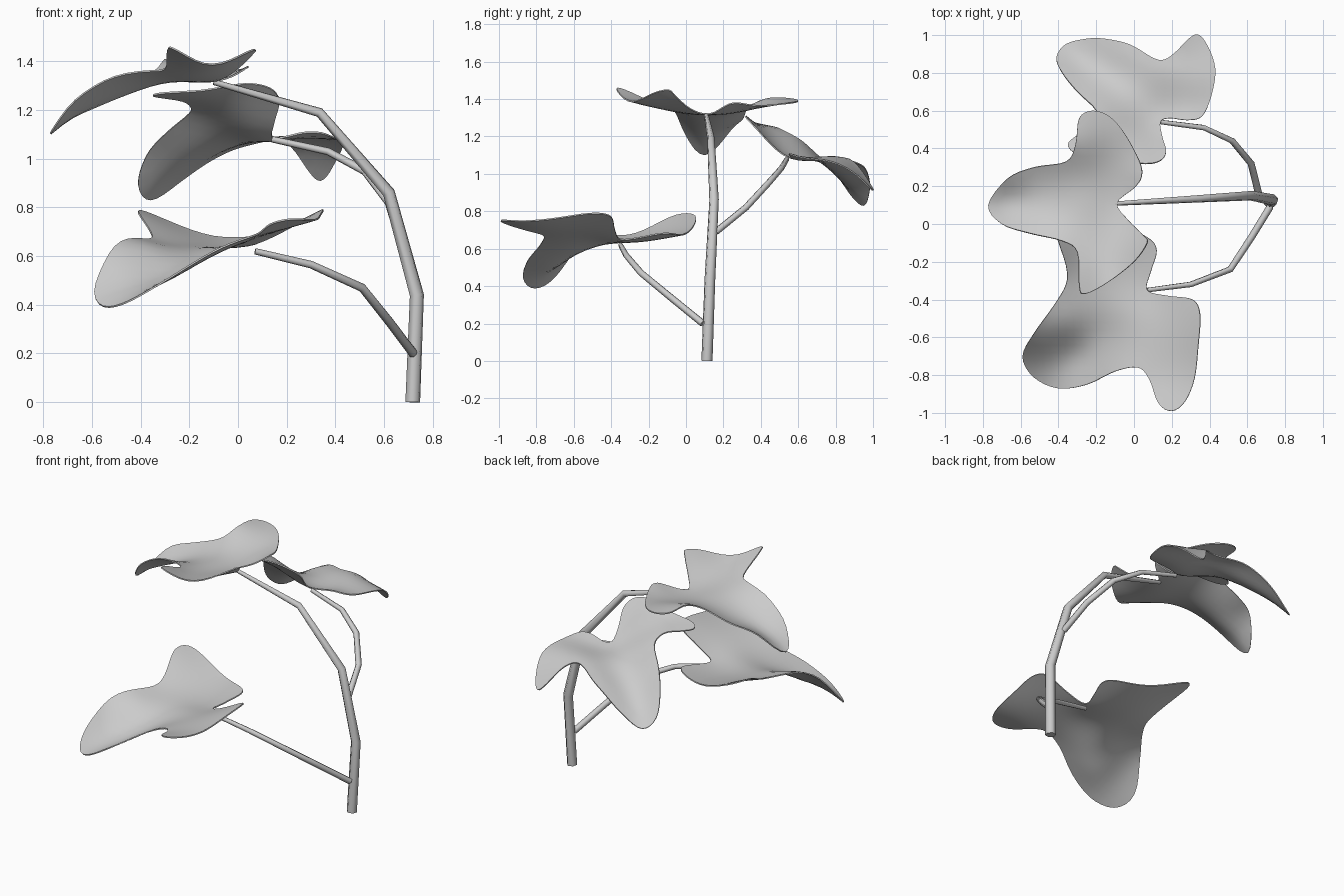
import bpy
import bmesh
from mathutils import Vector
from mathutils.geometry import delaunay_2d_cdt

start_cube = bpy.data.objects.get("Cube")
if start_cube:
    bpy.data.objects.remove(start_cube)

# one plain grey for the whole plant
grey = bpy.data.materials.new("plain_grey")
grey.use_nodes = True
colour = (0.6, 0.6, 0.6, 1)
grey.diffuse_color = colour
shader = next(n for n in grey.node_tree.nodes if n.type == 'BSDF_PRINCIPLED')
shader.inputs["Base Color"].default_value = colour


def add_object(name, data):
    obj = bpy.data.objects.new(name, data)
    data.materials.append(grey)
    bpy.context.collection.objects.link(obj)
    bpy.ops.object.select_all(action='DESELECT')
    obj.select_set(True)
    bpy.context.view_layer.objects.active = obj
    return obj


def smooth(angle):
    bpy.ops.object.shade_smooth_by_angle(angle=angle)


# ---- stems: tapered six-sided tubes along a bent path ----
def add_stem(name, path, thick, thin):
    curve = bpy.data.curves.new(name, 'CURVE')
    curve.dimensions = '3D'
    curve.bevel_depth = 1
    curve.bevel_resolution = 1
    curve.use_fill_caps = True
    spline = curve.splines.new('POLY')
    spline.points.add(len(path) - 1)
    for i, (point, co) in enumerate(zip(spline.points, path)):
        point.co = (*co, 1)
        point.radius = thick + (thin - thick) * (i / (len(path) - 1)) ** 2
    add_object(name, curve)
    bpy.ops.object.convert(target='MESH')
    smooth(1.1)


# ---- leaves: a rounded outline filled with a smoothly bending sheet ----
def solve(matrix, values):
    """Gaussian elimination with pivoting."""
    rows = [row + [value] for row, value in zip(matrix, values)]
    size = len(rows)
    for col in range(size):
        pivot = max(range(col, size), key=lambda r: abs(rows[r][col]))
        rows[col], rows[pivot] = rows[pivot], rows[col]
        for r in range(size):
            if r != col:
                factor = rows[r][col] / rows[col][col]
                rows[r] = [a - factor * b for a, b in zip(rows[r], rows[col])]
    return [rows[i][size] / rows[i][i] for i in range(size)]


def kernel(a, b):
    d = (a - b).length
    return d ** 3


def bending_sheet(points, softness=0.0002):
    """Return a height function that passes smoothly near all points."""
    flat = [p.to_2d() for p in points]
    matrix = [[kernel(a, b) for b in flat] + [1, a.x, a.y] for a in flat]
    for i in range(len(flat)):
        matrix[i][i] += softness
    for column in ([1 for a in flat], [a.x for a in flat], [a.y for a in flat]):
        matrix.append(column + [0] * 3)
    weights = solve(matrix, [p.z for p in points] + [0] * 3)
    base, slope_x, slope_y = weights[-3:]

    def height(q):
        bend = sum(w * kernel(q, a) for w, a in zip(weights, flat))
        return bend + base + slope_x * q.x + slope_y * q.y
    return height


def rounded(points, steps=4):
    """Closed Catmull-Rom loop through the points."""
    loop = []
    for i in range(len(points)):
        a, b, c, d = (points[(i + k) % len(points)] for k in (-1, 0, 1, 2))
        for s in range(steps):
            t = s / steps
            loop.append(b + (c - a) * t / 2
                        + (a - b * 2.5 + c * 2 - d / 2) * t * t
                        + (b * 3 - a - c * 3 + d) * t ** 3 / 2)
    return loop


def inside(q, loop):
    hit = False
    for a, b in zip(loop, loop[1:] + loop[:1]):
        if (a.y > q.y) != (b.y > q.y):
            if q.x < a.x + (b.x - a.x) * (q.y - a.y) / (b.y - a.y):
                hit = not hit
    return hit


def add_leaf(name, rim, rib, cell=0.04):
    # points are given in hundredths
    rim = [Vector(p) / 100 for p in rim]
    rib = [Vector(p) / 100 for p in rib]
    height = bending_sheet(rim + rib)
    loop = rounded([p.to_2d() for p in rim])
    count = len(loop)
    edges = [(i, (i + 1) % count) for i in range(count)]
    grid = [Vector((i, j)) * cell for i in range(-25, 26) for j in range(-25, 26)]
    fill = [q for q in grid if inside(q, loop)
            and min((q - p).length for p in loop) > cell / 2]
    verts, _, faces, *_ = delaunay_2d_cdt(loop + fill, edges, [], 1, 0.0001)
    mesh = bpy.data.meshes.new(name)
    mesh.from_pydata([(v.x, v.y, height(v)) for v in verts], [], faces)
    bm = bmesh.new()
    bm.from_mesh(mesh)
    bmesh.ops.recalc_face_normals(bm, faces=bm.faces)
    if sum(f.normal.z for f in bm.faces) < 0:
        bmesh.ops.reverse_faces(bm, faces=bm.faces)
    bm.to_mesh(mesh)
    bm.free()
    obj = add_object(name, mesh)
    shell = obj.modifiers.new("thickness", 'SOLIDIFY')
    shell.thickness = 0.007
    shell.offset = 0
    bpy.ops.object.modifier_apply(modifier=shell.name)
    smooth(0.8)


add_stem("main_stem", [(.718, .112, 0), (.735, .128, .44), (.62, .15, .86),
                       (.335, .133, 1.19), (-.1, .108, 1.315)], .031, .012)
add_stem("front_branch", [(.72, .09, .2), (.622, -.07, .33), (.51, -.24, .47),
                          (.3, -.32, .565), (.07, -.35, .62)], .019, .013)
add_stem("back_branch", [(.66, .16, .69), (.62, .32, .82), (.52, .44, .95),
                         (.37, .51, 1.03), (.14, .54, 1.08)], .019, .013)

# each rim starts at the notch by the stem; the rib runs toward the main lobe
add_leaf("top_leaf", [
    (-9, 11, 132), (0, 19, 135), (4, 25, 138), (3, 33, 137), (-5, 48, 137),
    (-13, 57, 138), (-22, 60, 139), (-29, 56, 140), (-31, 42, 140),
    (-36, 33, 135), (-53, 30, 129), (-67, 24, 124), (-77, 10, 110),
    (-70, 0, 121), (-55, -5, 132), (-38, -9, 136), (-30, -15, 137),
    (-29, -33, 145), (-26, -37, 145), (-14, -31, 139), (0, -20, 142),
    (7, -10, 145), (5, -6, 142), (-3, 2, 135)],
    [(-25, 10, 132), (-45, 11, 127), (-61, 11, 120), (-17, 35, 135)])

add_leaf("front_leaf", [
    (7, -35, 65), (18, -38, 70), (31, -40, 77), (35, -48, 79), (34, -65, 77),
    (32, -82, 75), (27, -94, 75), (20, -99, 75), (13, -95, 73), (8, -82, 69),
    (2, -76, 67), (-10, -78, 62), (-25, -85, 53), (-40, -87, 44),
    (-53, -81, 39), (-59, -70, 45), (-53, -58, 61), (-43, -44, 67),
    (-36, -32, 67), (-36, -22, 70), (-41, -5, 78), (-38, 4, 78),
    (-28, 5, 74), (-10, 0, 68), (7, -7, 68), (12, -14, 68), (9, -25, 66)],
    [(-5, -45, 64), (-18, -58, 58), (-32, -68, 51), (-36, -53, 63)])

add_leaf("back_leaf", [
    (14, 54, 109), (15, 46, 115), (17, 38, 124), (13, 33, 129), (3, 32, 131),
    (-15, 35, 128), (-30, 37, 127), (-35, 42, 126), (-30, 47, 125),
    (-21, 52, 123), (-20, 60, 119), (-30, 70, 110), (-38, 80, 101),
    (-41, 88, 89), (-36, 95, 83), (-25, 98, 90), (-15, 98, 97),
    (-2, 95, 104), (10, 88, 107), (16, 87, 108), (22, 91, 105),
    (29, 98, 95), (34, 100, 91), (39, 94, 97), (43, 82, 105),
    (41, 68, 108), (36, 57, 110), (28, 55, 111), (19, 56, 109)],
    [(2, 62, 109), (-13, 75, 104), (-27, 86, 94), (27, 75, 109)])
